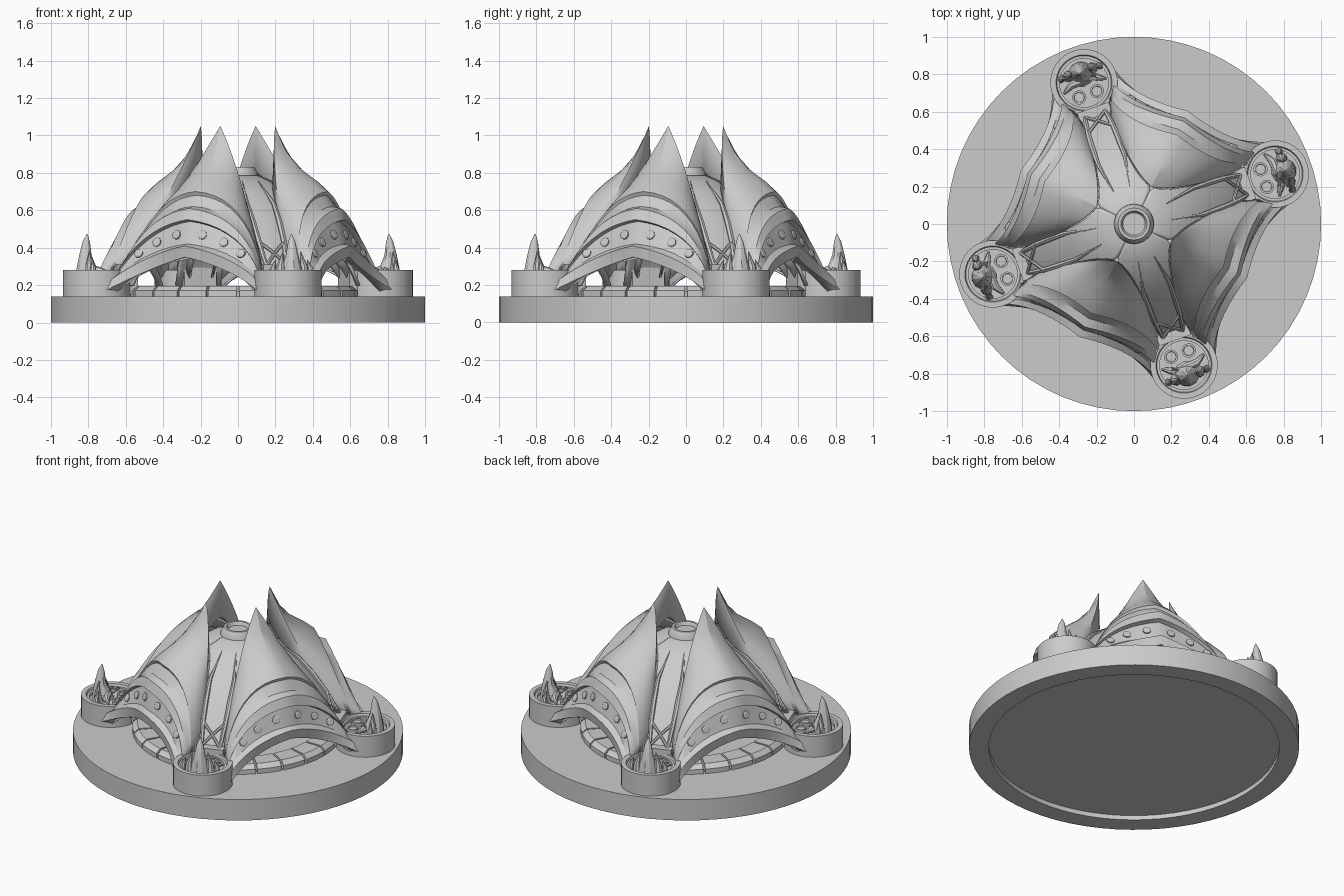
import bpy, bmesh, math
from mathutils import Vector

if "Cube" in bpy.data.objects:
    bpy.data.objects.remove(bpy.data.objects["Cube"])

ARCH, TOWER = math.radians(-115.5), math.radians(-70.5)


def make(name, verts, faces, fix=True):
    me = bpy.data.meshes.new(name)
    bm = bmesh.new()
    vs = [bm.verts.new(v) for v in verts]
    for f in faces:
        bm.faces.new([vs[i] for i in f])
    if fix:
        bmesh.ops.recalc_face_normals(bm, faces=bm.faces)
    bm.to_mesh(me)
    bm.free()
    ob = bpy.data.objects.new(name, me)
    bpy.context.collection.objects.link(ob)
    return ob


def lathe(name, prof, n=48, c=(0, 0)):
    """Revolve an (r, z) profile whose ends are closed with caps."""
    verts = [(c[0] + r * math.cos(2 * math.pi * k / n), c[1] + r * math.sin(2 * math.pi * k / n), z)
             for r, z in prof for k in range(n)]
    faces = [(i * n + k, i * n + (k + 1) % n, (i + 1) * n + (k + 1) % n, (i + 1) * n + k)
             for i in range(len(prof) - 1) for k in range(n)]
    last = (len(prof) - 1) * n
    faces += [tuple(range(n)), tuple(range(last, last + n))]
    return make(name, verts, faces)


def tube(name, pts, radii, n=8):
    """Tapered tube along a path."""
    pts = [Vector(p) for p in pts]
    verts = []
    for i, p in enumerate(pts):
        d = (pts[min(i + 1, len(pts) - 1)] - pts[max(i - 1, 0)]).normalized()
        a = d.cross(Vector((0.12, 0.99, 0.05))).normalized()
        b = d.cross(a)
        for k in range(n):
            w = 2 * math.pi * k / n
            verts.append(p + (a * math.cos(w) + b * math.sin(w)) * radii[i])
    faces = [(i * n + k, i * n + (k + 1) % n, (i + 1) * n + (k + 1) % n, (i + 1) * n + k)
             for i in range(len(pts) - 1) for k in range(n)]
    faces += [tuple(range(n)), tuple(range((len(pts) - 1) * n, len(pts) * n))]
    return make(name, verts, faces)


def around(ob, start, thick=0):
    """Four copies of a part about the centre."""
    for k in range(4):
        o = ob if k == 0 else bpy.data.objects.new(ob.name, ob.data)
        if k:
            bpy.context.collection.objects.link(o)
        o.rotation_euler.z = start + k * math.pi / 2
        if thick:
            m = o.modifiers.new("thickness", 'SOLIDIFY')
            m.thickness, m.offset = thick, -1


# Base plate with shallow recess underneath
lathe("base", [(0.88, 0.03), (0.88, 0), (1, 0), (1, 0.14)], 64)

# Floor inside and ring of paving stones
lathe("floor", [(0.5, 0.13), (0.5, 0.165)], 48)
lathe("floor_centre", [(0.16, 0.15), (0.16, 0.18), (0.13, 0.195), (0.1, 0.195), (0.09, 0.18)], 32)
N = 24
for k in range(N):
    a0, a1 = 2 * math.pi * (k + 0.04) / N, 2 * math.pi * (k + 0.96) / N
    sec = [(0.5, 0.13), (0.64, 0.13), (0.64, 0.17), (0.61, 0.195), (0.5, 0.195)]
    vs = [(r * math.cos(a), r * math.sin(a), z) for a in (a0, (a0 + a1) / 2, a1) for r, z in sec]
    fs = [(i * 5 + j, i * 5 + (j + 1) % 5, i * 5 + 5 + (j + 1) % 5, i * 5 + 5 + j)
          for i in range(2) for j in range(5)] + [(0, 1, 2, 3, 4), (10, 11, 12, 13, 14)]
    make("paving_stone", vs, fs)

# Arched shell: each row is apex (out, z), middle and foot (out, side, z)
ROWS = [
    (.60, .34, .60, .25, .27, .66, .43, .14),
    (.66, .35, .64, .26, .265, .73, .50, .14),
    (.67, .41, .645, .28, .32, .71, .50, .17),
    (.63, .42, .61, .27, .345, .68, .48, .18),
    (.60, .54, .575, .26, .44, .63, .45, .21),
    (.63, .55, .60, .27, .445, .64, .45, .21),
    (.61, .61, .575, .26, .50, .61, .43, .24),
    (.56, .62, .54, .25, .52, .59, .42, .25),
    (.52, .68, .50, .24, .57, .56, .41, .27),
    (.53, .70, .505, .24, .585, .56, .41, .275),
    (.46, .76, .45, .225, .63, .53, .40, .28),
    (.36, .83, .40, .21, .66, .51, .39, .28),
    (.28, .92, .35, .19, .70, .50, .385, .28),
    (.22, 1.05, .30, .16, .75, .48, .38, .28),
    (.22, .80, .27, .13, .66, .46, .38, .24)]


def row_point(row, f):
    s, f = (1 if f >= 0 else -1), abs(f)
    a, m, e = Vector((row[0], 0, row[1])), Vector(row[2:5]), Vector(row[5:8])
    p = a * (2 * (f - .5) * (f - 1)) + m * (4 * f * (1 - f)) + e * (2 * f * (f - .5))
    return Vector((p.x, p.y * s, p.z))


H = 10
W = 2 * H + 1
verts = [row_point(r, j / H) for r in ROWS for j in range(-H, H + 1)]
faces = [(i * W + j, i * W + j + 1, (i + 1) * W + j + 1, (i + 1) * W + j)
         for i in range(len(ROWS) - 1) for j in range(W - 1)]
around(make("arched_shell", verts, faces, False), ARCH, 0.012)

# Round studs on the lower band of each shell
for f in (-.58, -.36, -.13, .13, .36, .58):
    p = (row_point(ROWS[3], f) + row_point(ROWS[4], f)) / 2
    side = row_point(ROWS[3], f + .05) - row_point(ROWS[3], f - .05)
    nrm = side.cross(row_point(ROWS[4], f) - row_point(ROWS[3], f)).normalized()
    around(tube("stud", [p - nrm * .01, p + nrm * .008, p + nrm * .012], [.025, .025, .018], 12), ARCH)

# Dome strips running from the crown down to each tower: (r, z, half angle)
DOME = [(.02, .79, 45), (.12, .785, 45), (.2, .75, 45), (.28, .70, 34), (.36, .63, 25),
        (.45, .535, 18), (.54, .42, 14), (.62, .29, 12), (.66, .2, 11)]
M = 8
verts = [(r * math.cos(math.radians(h * j / M)), r * math.sin(math.radians(h * j / M)), z)
         for r, z, h in DOME for j in range(-M, M + 1)]
W = 2 * M + 1
faces = [(i * W + j, (i + 1) * W + j, (i + 1) * W + j + 1, i * W + j + 1)
         for i in range(len(DOME) - 1) for j in range(W - 1)]
around(make("dome_strip", verts, faces, False), TOWER, 0.015)

# Crown knob
lathe("crown_knob", [(.11, .75), (.105, .80), (.085, .832), (.07, .832), (.06, .81)], 32)

# Pointed ribs, cross struts and bracket on each strip
for s in (-1, 1):
    around(tube("long_rib", [(.2, .045 * s, .755), (.36, .075 * s, .635), (.45, .075 * s, .54),
                             (.54, .07 * s, .425), (.64, .055 * s, .27)],
                [.002, .012, .016, .014, .01], 6), TOWER)
    around(tube("cross_strut", [(.53, -.08 * s, .44), (.585, 0, .37), (.64, .08 * s, .28)],
                [.009] * 3, 6), TOWER)
around(make("bracket", [(x, y, z) for x in (.6, .66) for y in (-.09, .09) for z in (.15, .31)],
            [(0, 1, 3, 2), (4, 5, 7, 6), (0, 1, 5, 4), (2, 3, 7, 6), (0, 2, 6, 4), (1, 3, 7, 5)]), TOWER)

# Round towers with cups, crescent and horns
C = 0.8
around(lathe("tower", [(.18, .13), (.18, .28), (.15, .28), (.145, .265), (.13, .265), (.13, .245)],
             40, (C, 0)), TOWER)
for s in (-1, 1):
    around(lathe("tower_cup", [(.038, .24), (.038, .27), (.028, .27), (.026, .262)], 20,
                 (C - .065, .05 * s)), TOWER)
    around(tube("side_horn", [(C + .06, .065 * s, .24), (C + .065, .065 * s, .30), (C + .06, .05 * s, .38)],
                [.032, .022, .002]), TOWER)
    around(tube("small_horn", [(C + .06, .11 * s, .24), (C + .06, .105 * s, .29), (C + .055, .09 * s, .335)],
                [.022, .016, .002]), TOWER)
around(tube("tall_horn", [(C + .05, 0, .24), (C + .06, 0, .29), (C + .065, 0, .36), (C + .06, 0, .43),
                          (C + .055, 0, .472)], [.07, .055, .034, .02, .003], 10), TOWER)
around(tube("crescent", [(C - .02, -.12, .27), (C + .01, -.07, .275), (C + .015, 0, .28),
                         (C + .01, .07, .275), (C - .02, .12, .27)], [.006, .022, .024, .022, .006]), TOWER)

# Smooth shading with sharp edges kept
bpy.context.view_layer.update()
for o in bpy.context.scene.objects:
    o.select_set(True)
bpy.context.view_layer.objects.active = bpy.context.scene.objects[0]
bpy.ops.object.shade_smooth_by_angle(angle=math.radians(30))
